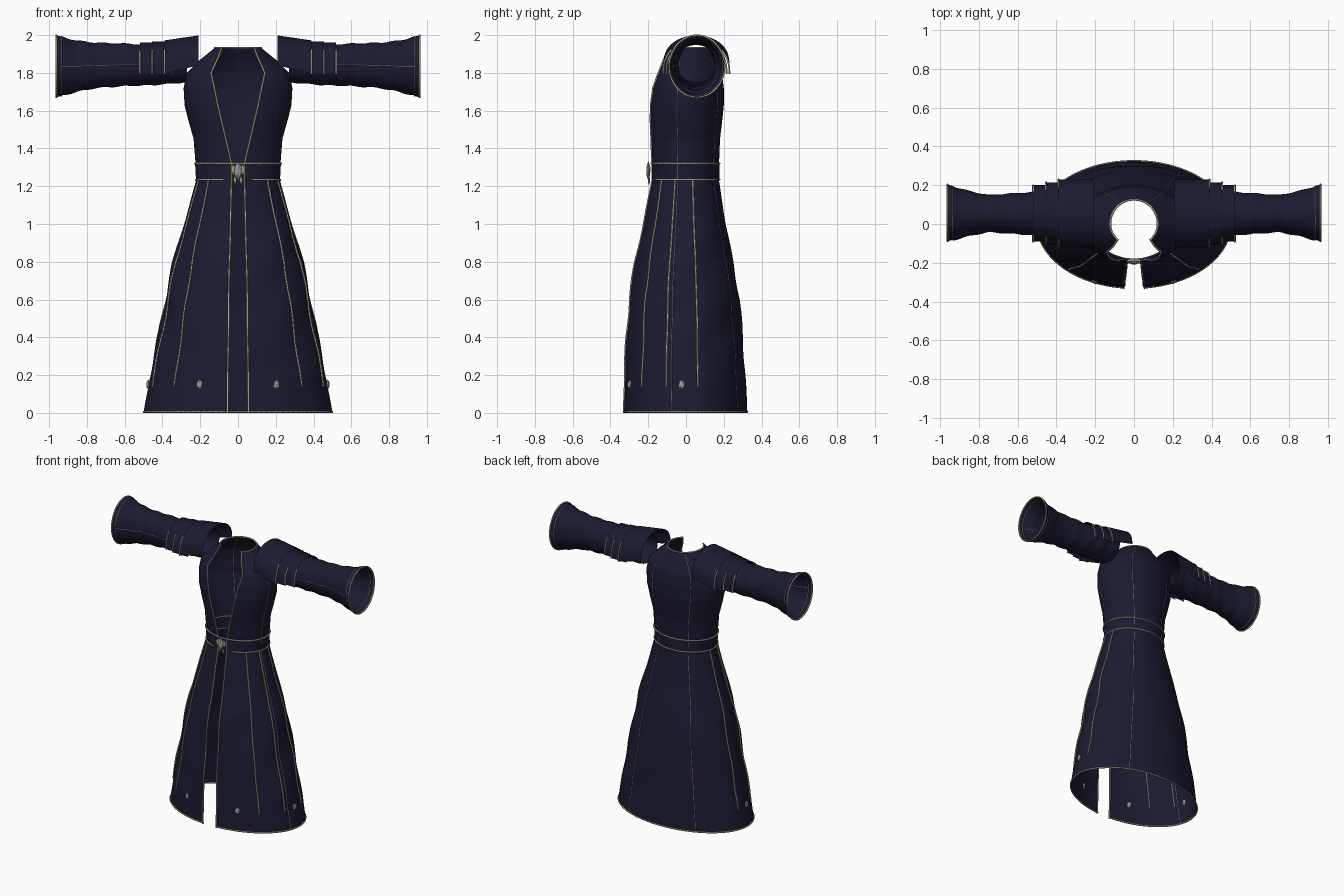
import bpy, bmesh
from math import sin, cos, pi, asin
from mathutils import Matrix

cube = bpy.data.objects.get("Cube")
if cube:
    bpy.data.objects.remove(cube)


def material(name, r, g, b):
    m = bpy.data.materials.new(name)
    m.use_nodes = True
    m.diffuse_color = (r, g, b, 1)
    bsdf = m.node_tree.nodes["Principled BSDF"]
    bsdf.inputs["Base Color"].default_value = (r, g, b, 1)
    bsdf.inputs["Roughness"].default_value = 0.8
    return m


NAVY = material("navy cloth", 0.0105, 0.011, 0.03)
TRIM = material("antique gold trim", 0.42, 0.4, 0.29)
SEAM = material("mauve seam", 0.25, 0.17, 0.25)
METAL = material("pewter metal", 0.32, 0.31, 0.27)


def lerp_row(rows, k):
    for lo, hi in zip(rows, rows[1:]):
        if k <= hi[0]:
            f = (k - lo[0]) / (hi[0] - lo[0])
            return [p + (q - p) * f for p, q in zip(lo[1:], hi[1:])]
    return rows[-1][1:]


def spread(a, b, n):
    return [a + (b - a) * i / n for i in range(n + 1)]


def add_object(name, data, mat):
    ob = bpy.data.objects.new(name, data)
    bpy.context.scene.collection.objects.link(ob)
    data.materials.append(mat)
    return ob


def sheet(name, rows, mat):
    """Smooth quad surface through rows of points."""
    bm = bmesh.new()
    grid = [[bm.verts.new(p) for p in row] for row in rows]
    for r, q in zip(grid, grid[1:]):
        for i in range(len(r) - 1):
            bm.faces.new((r[i], r[i + 1], q[i + 1], q[i]))
    bmesh.ops.remove_doubles(bm, verts=bm.verts, dist=0.0001)
    bmesh.ops.recalc_face_normals(bm, faces=bm.faces)
    for f in bm.faces:
        f.smooth = True
    me = bpy.data.meshes.new(name)
    bm.to_mesh(me)
    bm.free()
    return add_object(name, me, mat)


def cord(name, pts, mat=TRIM, r=0.0052):
    """Thin piping along a path."""
    cu = bpy.data.curves.new(name, "CURVE")
    cu.dimensions = "3D"
    cu.bevel_depth = r
    cu.bevel_resolution = 1
    sp = cu.splines.new("POLY")
    sp.points.add(len(pts) - 1)
    for p, co in zip(sp.points, pts):
        p.co = (*co, 1)
    return add_object(name, cu, mat)


def stud(name, loc, size, turn=0):
    """Faceted metal ornament."""
    me = bpy.data.meshes.new(name)
    bm = bmesh.new()
    bmesh.ops.create_icosphere(bm, subdivisions=1, radius=1)
    mat = Matrix.Translation(loc) @ Matrix.Rotation(turn, 4, "Z") @ Matrix.Diagonal((*size, 1))
    bmesh.ops.transform(bm, matrix=mat, verts=bm.verts)
    bm.to_mesh(me)
    bm.free()
    return add_object(name, me, METAL)


# Coat silhouette: height, half width, front depth, back depth, half opening
COAT = [
    (0, .5, .33, .325, .05), (.2, .465, .325, .315, .05), (.4, .425, .315, .3, .045),
    (.6, .385, .3, .285, .045), (.8, .345, .27, .25, .04), (1, .285, .225, .21, .035),
    (1.23, .22, .18, .175, .03), (1.32, .225, .18, .175, .03), (1.45, .235, .19, .18, .06),
    (1.55, .263, .198, .192, .083), (1.63, .283, .2, .2, .102), (1.72, .288, .192, .2, .12),
    (1.8, .272, .17, .19, .137), (1.87, .2, .14, .16, .105), (1.935, .12, .11, .125, .08)]


def coat_point(t, z, grow=1.0):
    a, front, back, _ = lerp_row(COAT, z)
    fold = max(0, sin(pi * z / 1.23)) if z < 1.23 else 0
    k = grow + 0.014 * fold * sin(5 * abs(pi - t) + 16 * z)
    return (k * a * sin(t), -k * (front if cos(t) > 0 else back) * cos(t), z)


def edge_angle(z, inset=0.0):
    a, _, _, w = lerp_row(COAT, z)
    return asin((w + inset) / a)


def coat_row(z, grow=1.0):
    e = edge_angle(z)
    return [coat_point(t, z, grow) for t in spread(e, 2 * pi - e, 96)]


heights = sorted(set(spread(0, 1.2, 40) + spread(1.23, 1.935, 24) + [r[0] for r in COAT]))
heights = [h for i, h in enumerate(heights) if i == 0 or h - heights[i - 1] > 0.001]

# Open-fronted coat: skirt and bodice in one piece
sheet("coat", [coat_row(z) for z in heights], NAVY)

# Belt closing the front
full = spread(0, 2 * pi, 96)
sheet("belt", [[coat_point(t, z, 1.01) for t in full] for z in (1.235, 1.28, 1.32)], NAVY)
cord("belt_top_trim", [coat_point(t, 1.32, 1.015) for t in full])
cord("belt_lower_trim", [coat_point(t, 1.235, 1.015) for t in spread(.35, 2 * pi - .35, 90)])

# Hem and collar piping
cord("hem_trim", coat_row(.006))
cord("collar_trim", coat_row(1.933))

for s, side in ((1, "left"), (-1, "right")):
    def mirror(pts):
        return [(s * x, y, z) for x, y, z in pts]

    # Front opening piping and skirt panel piping
    cord(side + "_opening_trim",
         mirror([coat_point(edge_angle(z, .004), z, 1.006) for z in heights]))
    for n, t in enumerate((.78, 1.25, 1.77)):
        cord(f"{side}_panel_trim_{n + 1}",
             mirror([coat_point(t, z, 1.008) for z in spread(.14, 1.235, 40)]))
    # Side and back seams
    for label, t, top in (("side", 1.33, 1.86), ("back", 2.57, 1.92)):
        cord(f"{side}_{label}_seam", mirror([coat_point(t, z) for z in spread(0, top, 60)]),
             SEAM, .0025)
    # Hem studs
    for n, t in enumerate((.44, 1.5)):
        x, y, z = coat_point(t, .15, 1.01)
        stud(f"{side}_hem_stud_{n + 1}", (s * x, y, z), (.019, .011, .027), s * t)

    # Flared sleeve: distance out, bottom, top, front, back
    SLEEVE = [
        (.27, 1.75, 1.95, -.06, .17), (.45, 1.735, 1.95, -.06, .17),
        (.6, 1.73, 1.955, -.05, .16), (.75, 1.72, 1.96, -.04, .15),
        (.85, 1.7, 1.97, -.06, .17), (.965, 1.67, 2, -.09, .205)]

    def sleeve_point(x, t):
        lo, hi, front, back = lerp_row(SLEEVE, x)
        k = 1 + .022 * sin(55 * x + t) * (x < .93)
        return (s * x, (front + back) / 2 - k * (back - front) / 2 * sin(t),
                (lo + hi) / 2 + k * (hi - lo) / 2 * cos(t))

    ring = spread(0, 2 * pi, 40)
    sheet(side + "_sleeve", [[sleeve_point(x, t) for t in ring] for x in spread(.27, .965, 56)], NAVY)
    cord(side + "_cuff_trim", [sleeve_point(.962, t) for t in ring])
    cord(side + "_cuff_seam", [sleeve_point(.935, t) for t in ring], SEAM, .003)
    cord(side + "_sleeve_seam", [sleeve_point(x, pi / 2) for x in spread(.52, .935, 40)], SEAM, .0025)

    # Three overlapping shoulder flaps
    for n, (x0, x1, ry, top) in enumerate(((.208, .39, .175, 1.972), (.33, .455, .16, 1.966),
                                           (.4, .52, .145, 1.962))):
        def flap_point(x, t):
            inner = max(0, (.39 - x) / .18) if n == 0 else 0
            base = 1.795 + .045 * inner
            peak = top + .026 * inner
            return (s * x, .055 + ry * sin(t), base + (peak - base) * max(0, cos(t)) ** .8)
        arc = spread(-pi / 2, pi / 2, 28)
        sheet(f"{side}_shoulder_flap_{n + 1}",
              [[flap_point(x, t) for t in arc] for x in spread(x0, x1, 6)], NAVY)
        for label, a, b in (("front", -pi / 2, -.85), ("back", .85, pi / 2)):
            cord(f"{side}_flap_{label}_trim_{n + 1}",
                 [flap_point(x1, t) for t in spread(a, b, 12)])

# Belt clasp with petals and drops
stud("clasp_centre", (0, -.2, 1.282), (.022, .012, .05))
for s, side in ((1, "left"), (-1, "right")):
    stud(side + "_clasp_petal", (s * .024, -.196, 1.287), (.017, .008, .03))
    stud(side + "_clasp_drop", (s * .016, -.196, 1.232), (.009, .006, .026))
